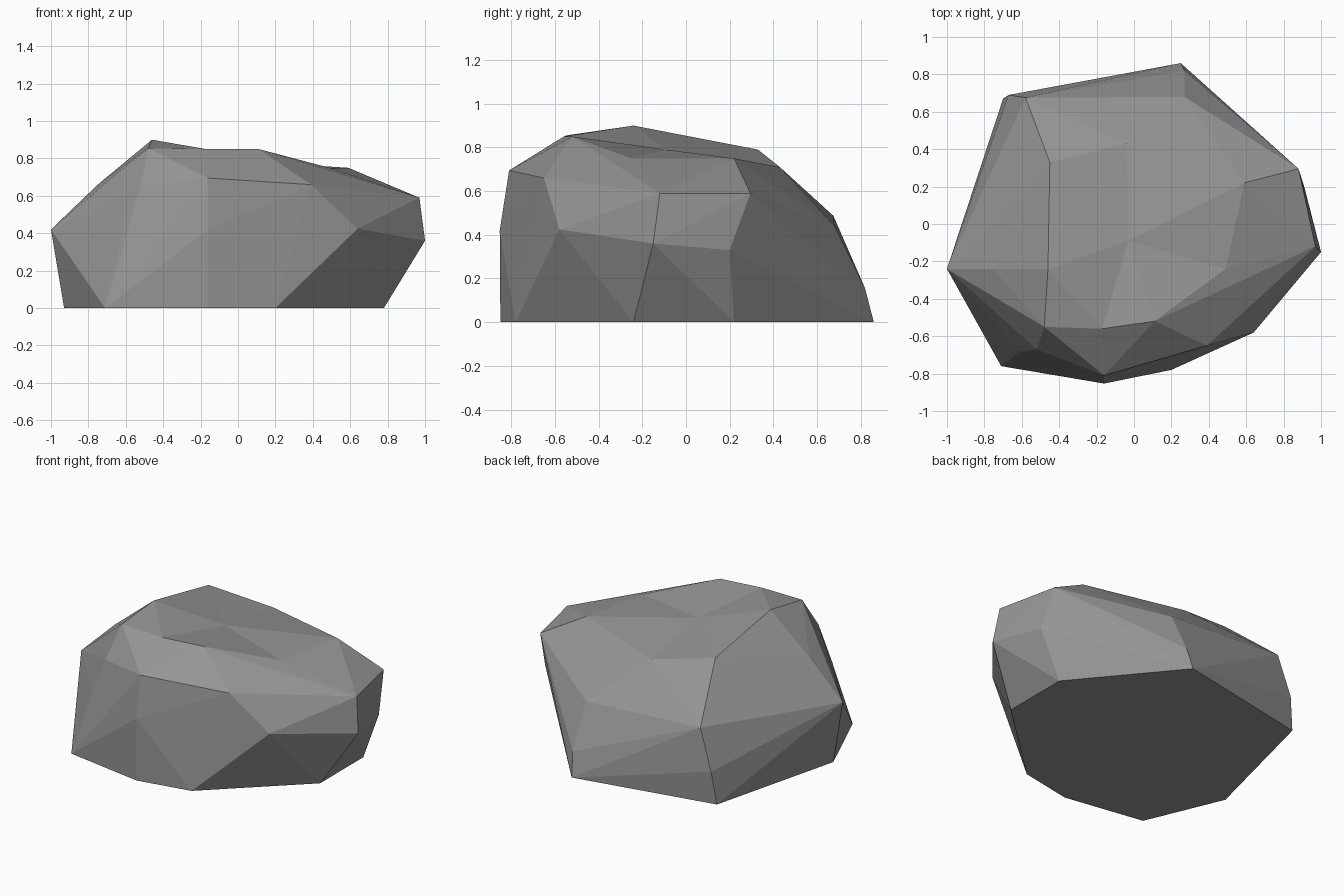
import bpy
import bmesh
from mathutils import Vector

if "Cube" in bpy.data.objects:
    bpy.data.objects.remove(bpy.data.objects["Cube"])

# Corner rings of the boulder, from the ground up
ground = [(-.93, -.24), (-.71, -.76), (-.16, -.85), (.2, -.78),
          (.78, -.24), (.78, .22), (.25, .86), (-.7, .67)]
waist = [(-1, -.24, .42), (-.612, -.682, .42), (-.16, -.853, .42),
         (.64, -.58, .425), (1, -.15, .36), (.91, .2, .33),
         (.27, .82, .155), (-.67, .69, .22)]
shoulder = [(-.75, -.24, .66), (-.52, -.67, .65), (-.16, -.81, .695),
            (.39, -.65, .66), (.97, -.12, .59), (.88, .295, .59),
            (.27, .68, .44), (-.58, .675, .487), (-.48, -.55, .855)]
crown = [(-.46, -.24, .9), (-.17, -.56, .85), (.11, -.52, .85),
         (.49, -.24, .75), (.59, .22, .75), (-.04, .43, .71), (-.45, .33, .79)]
dent = (-.03, -.09, .79)

# Chiselled body: convex hull of the rings
bm = bmesh.new()
for p in [(x, y, 0) for x, y in ground] + waist + shoulder + crown:
    bm.verts.new(p)
bmesh.ops.convex_hull(bm, input=bm.verts)
bmesh.ops.delete(bm, geom=[v for v in bm.verts if not v.link_faces], context='VERTS')

# Shallow dent on top: replace the crown cap with a fan to a lower point
rim = {v for v in bm.verts if any((v.co - Vector(c)).length < 1e-4 for c in crown)}
cap = [f for f in bm.faces if all(v in rim for v in f.verts)]
bmesh.ops.delete(bm, geom=cap, context='FACES')
centre = bm.verts.new(dent)
for e in [e for e in bm.edges if e.is_boundary]:
    bm.faces.new((*e.verts, centre))

# Merge coplanar triangles and face everything outward
bmesh.ops.dissolve_limit(bm, angle_limit=.01, verts=bm.verts, edges=bm.edges)
bmesh.ops.recalc_face_normals(bm, faces=bm.faces)

mesh = bpy.data.meshes.new("boulder")
bm.to_mesh(mesh)
bm.free()
boulder = bpy.data.objects.new("boulder", mesh)
bpy.context.collection.objects.link(boulder)

# Plain grey stone
stone = bpy.data.materials.new("grey stone")
stone.diffuse_color = (.3, .3, .3, 1)
stone.use_nodes = True
stone.node_tree.nodes["Principled BSDF"].inputs["Base Color"].default_value = stone.diffuse_color
mesh.materials.append(stone)
